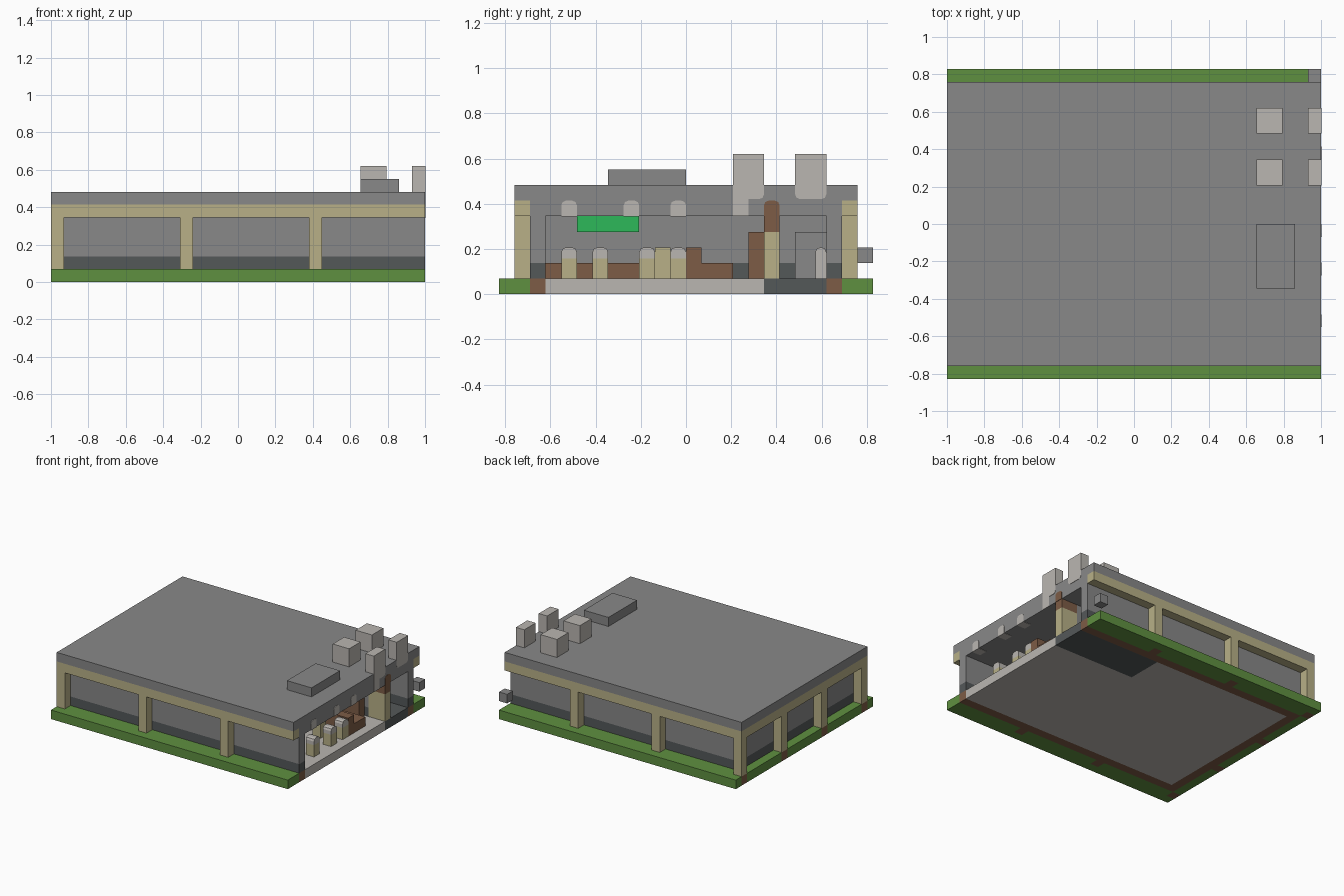
import bpy
import bmesh
from mathutils import Vector

cube = bpy.data.objects.get("Cube")
if cube:
    bpy.data.objects.remove(cube, do_unlink=True)

U = 2 / 29            # one building module
L, R = -14.5, 14.5    # left and right limits in modules
EPS = 0.03            # small proud offset for details in the cut face


def material(name, hex_code):
    def linear(c):
        return c / 12.92 if c <= 0.04045 else ((c + 0.055) / 1.055) ** 2.4
    col = [linear(int(hex_code[i:i + 2], 16) / 255) for i in (0, 2, 4)] + [1]
    m = bpy.data.materials.new(name)
    m.use_nodes = True
    m.diffuse_color = col
    bsdf = m.node_tree.nodes["Principled BSDF"]
    bsdf.inputs["Base Color"].default_value = col
    bsdf.inputs["Roughness"].default_value = 0.9
    return m


GREY = material("concrete grey", "888888")
DARK = material("dark stone", "545859")
LIGHT = material("pale grey", "bab6b1")
TAN = material("sandstone", "b8b087")
BROWN = material("brown wood", "7d5c46")
GRASS = material("grass green", "5f9040")
GREEN = material("bright green", "2db85a")


def box(name, mat, x, y, z, rounded=None):
    """Box from ranges in modules; rounded bevels the lengthwise 'top' or 'bottom' edges."""
    lo = Vector((x[0], y[0], z[0])) * U
    hi = Vector((x[1], y[1], z[1])) * U
    bm = bmesh.new()
    bmesh.ops.create_cube(bm, size=1)
    for v in bm.verts:
        v.co = Vector([lo[i] + (v.co[i] + 0.5) * (hi[i] - lo[i]) for i in range(3)])
    if rounded:
        level = hi.z if rounded == "top" else lo.z
        edges = [e for e in bm.edges
                 if all(abs(v.co.z - level) < 1e-5 for v in e.verts)
                 and abs(e.verts[0].co.y - e.verts[1].co.y) < 1e-5]
        bmesh.ops.bevel(bm, geom=edges, offset=0.3 * U, segments=2,
                        profile=0.5, affect='EDGES')
    mesh = bpy.data.meshes.new(name)
    bm.to_mesh(mesh)
    bm.free()
    mesh.materials.append(mat)
    obj = bpy.data.objects.new(name, mesh)
    bpy.context.collection.objects.link(obj)
    return obj


def both(name, mat, x, y, z):
    """A box and its copy mirrored front to back."""
    box("front_" + name, mat, x, y, z)
    box("back_" + name, mat, x, (-y[1], -y[0]), z)


# Ground: floor slab, footings and grass
box("main_floor", LIGHT, (L + 2, R), (-9, 5), (0, 1))
box("side_floor", LIGHT, (L + 2, 4.5), (5, 9), (0, 1))
box("dark_floor", DARK, (4.5, R), (5, 9), (0, 1))
both("wall_footing", BROWN, (L + 1, R), (-10, -9), (0, 1))
box("left_wall_footing", BROWN, (L + 1, L + 2), (-9, 9), (0, 1))
both("lawn", GRASS, (L, R), (-12, -11), (0, 1))

# Long side columns with footings, and the grass between them
columns = (L, L + 10, L + 20)
for x in columns:
    both("column", TAN, (x, x + 1), (-11, -10), (1, 5))
    both("column_footing", BROWN, (x, x + 1), (-11, -10), (0, 1))
    both("lawn_bay", GRASS, (x + 1, min(x + 10, R)), (-11, -10), (0, 1))

# Left side columns
for y in (-4, 3):
    box("left_column", TAN, (L, L + 1), (y, y + 1), (1, 5))
    box("left_column_footing", BROWN, (L, L + 1), (y, y + 1), (0, 1))
for y in (-10, -3, 4):
    box("left_lawn_bay", GRASS, (L, L + 1), (y, y + 6), (0, 1))

# Outer walls with a dark base course
for mat, z, part in ((DARK, (1, 2), "wall_base"), (GREY, (2, 5), "wall")):
    both(part, mat, (L + 1, R), (-10, -9), z)
    box("left_" + part, mat, (L + 1, L + 2), (-9, 9), z)

# Beam ring, ceiling and roof
both("beam", TAN, (L, R), (-11, -10), (5, 6))
box("left_beam", TAN, (L, L + 1), (-10, 10), (5, 6))
box("ceiling", GREY, (L + 1, R), (-10, 10), (5, 6))
box("roof", GREY, (L, R), (-11, 11), (6, 7))

# Rooftop equipment
box("roof_vent", GREY, (9.5, 12.5), (-5, 0), (7, 8))
for y in (3, 7):
    box("inner_chimney", LIGHT, (9.5, 11.5), (y, y + 2), (7, 9))
    box("edge_chimney", LIGHT, (13.5, R + EPS), (y, y + 2), (6.1, 9), "bottom")
box("chimney_duct", LIGHT, (13.5, R + EPS), (3, 4), (5, 6.5))
box("wall_unit", GREY, (13.5, R), (11, 12), (2, 3))

# Ceiling lamps showing in the open side
for y in (-8, -4, -1):
    box("ceiling_lamp", LIGHT, (13.5, R + EPS), (y, y + 1), (5 - EPS, 6), "top")

# Small room at the back of the open side
box("partition_end", TAN, (12.5, R), (5, 6), (1, 4))
box("partition_lintel", BROWN, (12.5, R), (5, 6), (4, 5))
box("lintel_top", BROWN, (12.5, R + EPS), (5, 6), (5, 6), "top")
for mat, z, part in ((DARK, (1, 2), "partition_base"), (GREY, (2, 5), "partition")):
    box(part, mat, (3.5, 12.5), (5, 6), z)
    box("room_end_" + part, mat, (3.5, 4.5), (6, 9), z)
box("stall", GREY, (6.5, 8.5), (7, 9), (1, 4))
box("basin", LIGHT, (10.5, 11.5), (8.3, 9), (1, 3), "top")
box("tall_cabinet", BROWN, (9.5, 12), (4, 5), (1, 4))

# Seats, tables and board in the main room
for x, y in ((12.5, -6), (12.5, -3), (12.5, -1), (10, -8)):
    box("seat_base", TAN, (x, x + 1), (y, y + 1), (1, 2.3))
    box("seat_top", LIGHT, (x, x + 1), (y, y + 1), (2.3, 3), "top")
box("side_seat", TAN, (10.5, 11.5), (-2, -1), (1, 3))
box("bench_back", BROWN, (10.5, 13.5), (0, 1), (1, 3))
box("bench", BROWN, (10.5, 13.5), (1, 3), (1, 2))
for x in (-9, -2, 5):
    box("long_table", BROWN, (x, x + 2), (-9, -2), (1, 2))
box("board", GREEN, (L + 2, L + 2.1), (-7, -3), (4, 5))
